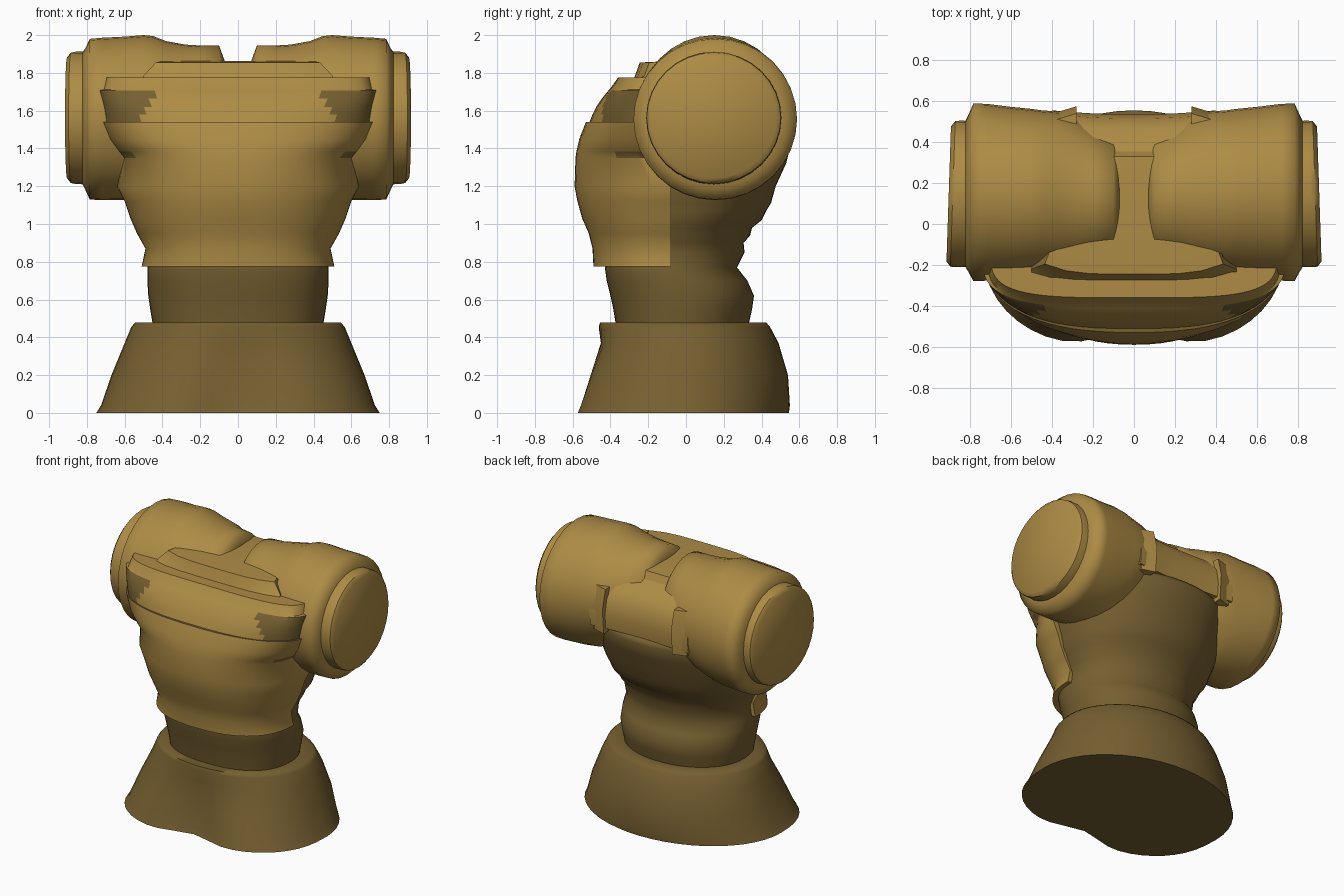
import bpy, bmesh, math


def material(name, rgb):
    m = bpy.data.materials.new(name)
    m.diffuse_color = (*rgb, 1)
    return m


GOLD = material("ochre armour", (0.42, 0.26, 0.06))
DARK = material("dark brown cloth", (0.18, 0.115, 0.03))


def loft(name, rings, mats, rule=None, angle=40):
    """Skin closed rings of points and cap both ends."""
    bm = bmesh.new()
    rows = [[bm.verts.new(p) for p in r] for r in rings]
    n = len(rows[0])
    for a, b in zip(rows, rows[1:]):
        for i in range(n):
            j = (i + 1) % n
            bm.faces.new((a[i], a[j], b[j], b[i]))
    bm.faces.new(rows[0])
    bm.faces.new(rows[-1])
    bmesh.ops.recalc_face_normals(bm, faces=bm.faces[:])
    if rule:
        for f in bm.faces:
            f.material_index = rule(f.calc_center_median())
    me = bpy.data.meshes.new(name)
    bm.to_mesh(me)
    bm.free()
    for m in mats:
        me.materials.append(m)
    ob = bpy.data.objects.new(name, me)
    bpy.context.collection.objects.link(ob)
    bpy.ops.object.select_all(action='DESELECT')
    ob.select_set(True)
    bpy.context.view_layer.objects.active = ob
    bpy.ops.object.shade_smooth_by_angle(angle=math.radians(angle))
    return ob


def power(v, e):
    return math.copysign(abs(v) ** e, v)


def body_ring(z, w, front, back, e_front=0.82, notch=0.0, e_back=0.97, n=48):
    """Rounded horizontal section, fuller in front, optionally hollowed at the front centre."""
    mid = (front + back) / 2
    pts = []
    for i in range(n):
        t = 2 * math.pi * i / n
        e = e_front if math.sin(t) < 0 else e_back
        x = w * power(math.cos(t), e)
        y = mid + (back - front) / 2 * power(math.sin(t), e)
        if y < mid:
            y += notch * math.exp(-(x / 0.22) ** 2)
        pts.append((x, y, z))
    return pts


def front_ring(z, w, back, front, e, n=36):
    """Horizontal section bowed at the front and straight at the back."""
    return [(w * power(math.cos(math.pi * i / n), e),
             back + (front - back) * abs(math.sin(math.pi * i / n)) ** e, z)
            for i in range(n + 1)]


def side_ring(x, cy, cz, ry, rz, n=32):
    """Upright section across the shoulder axis."""
    return [(x, cy + ry * math.cos(2 * math.pi * i / n),
             cz + rz * math.sin(2 * math.pi * i / n)) for i in range(n)]


# Flared skirt with two soft lobes in front and a rolled top
skirt = [(0, .75, -.615, .545, .80, .10), (.04, .725, -.60, .55, .80, .10),
         (.2, .67, -.545, .54, .84, .065), (.37, .60, -.475, .49, .9, .025),
         (.455, .565, -.462, .445, .95, 0), (.478, .545, -.455, .425, .95, 0),
         (.47, .44, -.36, .33, .9, 0)]
loft("skirt", [body_ring(*r, e_back=1.0) for r in skirt], [DARK], angle=75)

# Cloth torso with folds at the waist
torso = [(.46, .45, -.37, .33), (.55, .465, -.385, .35), (.62, .475, -.40, .36),
         (.70, .48, -.42, .325), (.77, .48, -.43, .27), (.85, .47, -.43, .31),
         (.90, .49, -.43, .305), (.94, .51, -.44, .34), (.98, .525, -.44, .35),
         (1.02, .55, -.45, .40), (1.07, .56, -.45, .425), (1.11, .57, -.45, .45),
         (1.20, .60, -.45, .475), (1.32, .60, -.42, .53), (1.42, .60, -.38, .555),
         (1.45, .58, -.36, .545), (1.47, .56, -.35, .44), (1.75, .4, -.2, .35)]
loft("torso", [body_ring(*r) for r in torso], [DARK], angle=75)

# Bowed breastplate, dark in the side gaps and on the ledge under the upper chest
chest = [(.775, .51, -.08, -.49, .85), (.87, .49, -.08, -.495, .85),
         (.95, .535, -.08, -.515, .86), (1.03, .57, -.08, -.55, .88),
         (1.12, .60, -.08, -.575, .9), (1.2, .64, -.08, -.59, .92),
         (1.35, .61, -.10, -.585, .86), (1.385, .64, -.12, -.58, .84),
         (1.45, .69, -.14, -.565, .82), (1.54, .73, -.17, -.53, .84)]
loft("breastplate", [front_ring(*r) for r in chest], [GOLD, DARK],
     lambda c: int(c.z > 1.535 or
                   1.352 < c.z < 1.383 and abs(c.x) > .54 and -.37 < c.y < -.2), angle=50)

# Upper chest, with dark recessed corners below its rim
upper = [(1.53, .71, -.15, -.515, .76), (1.58, .715, -.15, -.495, .7),
         (1.62, .72, -.15, -.475, .66), (1.665, .73, -.15, -.445, .62),
         (1.708, .74, -.15, -.41, .6), (1.712, .715, -.15, -.405, .56),
         (1.775, .70, -.12, -.36, .52)]
loft("upper_chest", [front_ring(*r) for r in upper], [GOLD, DARK],
     lambda c: int(1.535 < c.z < 1.71 and abs(c.x) > .44 + .6 * (1.7 - c.z)))

# Collar saddle between the shoulders, swept back at its front corners
saddle = [(-.29, 1.74, 1), (-.27, 1.785, 1), (-.245, 1.855, .87), (-.1, 1.862, .8),
          (.2, 1.862, .8), (.33, 1.85, .8), (.355, 1.80, .8), (.48, 1.74, .8),
          (.535, 1.66, .8), (.555, 1.55, .8), (.545, 1.45, .8), (.43, 1.45, .8),
          (.2, 1.6, .9)]
loft("collar_saddle",
     [[(x * k, y - .02 * (1 - (x / .5) ** 2) if y > .36 else y + .05 * (x / .5) ** 4
        if -.28 < y < -.2 else y, z) for y, z, k in saddle]
      for x in (-.5, -.38, -.25, -.12, 0, .12, .25, .38, .5)], [GOLD], angle=30)

# Mirrored shoulder barrels, arm caps and back flanges
barrel = [(.822, .147, 1.56, .36, .352), (.808, .15, 1.555, .385, .375),
          (.785, .155, 1.555, .433, .425), (.72, .155, 1.556, .432, .43),
          (.6, .15, 1.56, .422, .432), (.5, .15, 1.57, .412, .43),
          (.45, .15, 1.575, .405, .42), (.38, .15, 1.58, .40, .388),
          (.28, .145, 1.60, .375, .35), (.2, .13, 1.60, .335, .345),
          (.1, .125, 1.60, .31, .345), (.07, .125, 1.60, .26, .262)]
cap = [(.78, .147, 1.56, .355, .352), (.86, .147, 1.562, .358, .35),
       (.885, .147, 1.562, .355, .345), (.905, .147, 1.562, .33, .32)]
for side, s in (("right", 1), ("left", -1)):
    loft(side + "_shoulder", [side_ring(s * x, *r) for x, *r in barrel], [GOLD], angle=75)
    # Cap faces lean slightly outward toward the front
    loft(side + "_arm_cap",
         [[(px - s * .012 * (py - .147) / .36, py, pz) for px, py, pz in side_ring(s * x, *r)]
          for x, *r in cap], [GOLD])
    loft(side + "_back_flange",
         [[(s * .28, .46, z), (s * .28, y + .03, z), (s * .38, y, z), (s * .38, .42, z)]
          for z, y in ((1.42, .53), (1.6, .545), (1.74, .51))], [GOLD])
